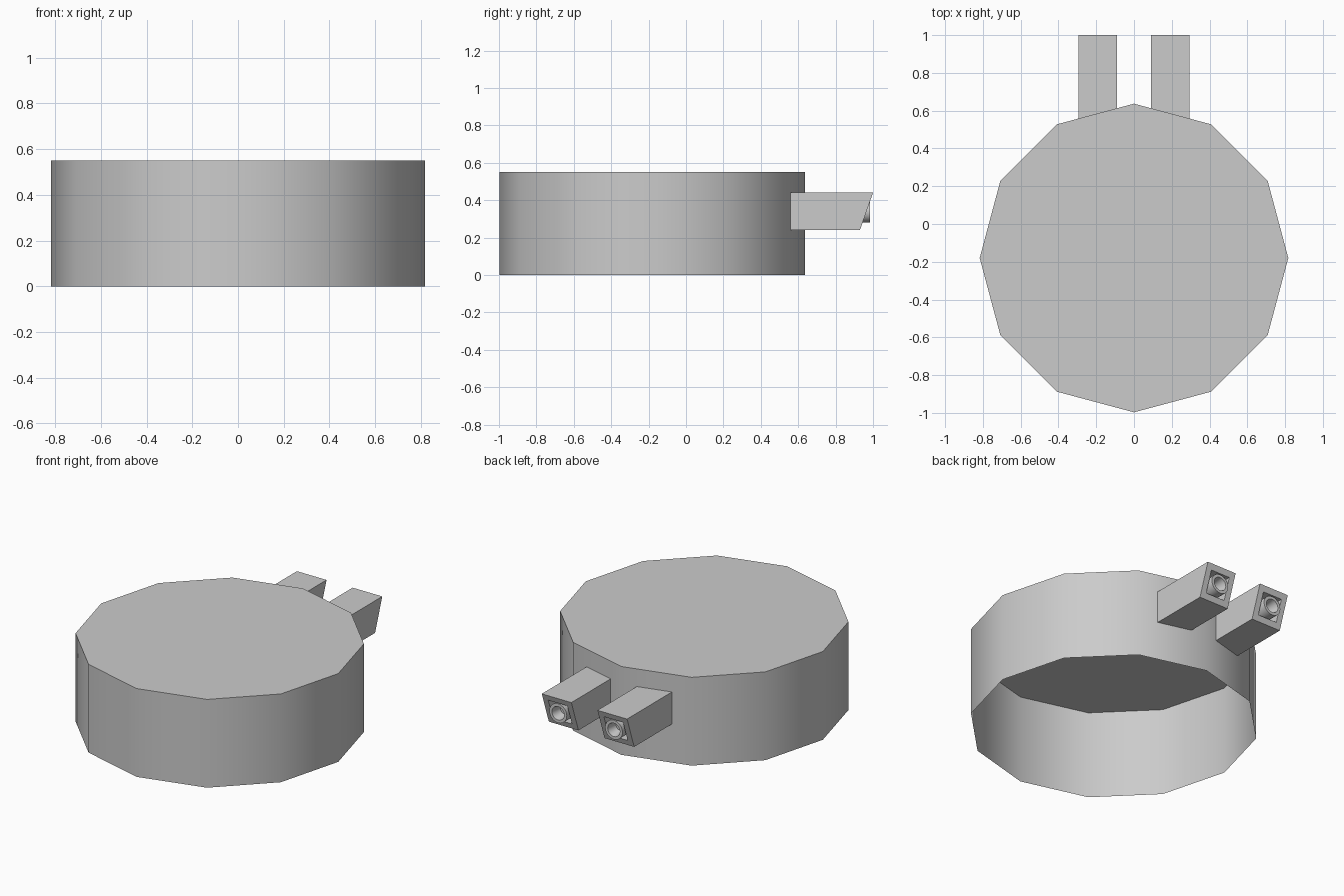
import bpy, bmesh, math

if "Cube" in bpy.data.objects:
    bpy.data.objects.remove(bpy.data.objects["Cube"])

CY, R, H = -0.18, 0.817, 0.55


def finish(bm, name, smooth=True):
    bmesh.ops.recalc_face_normals(bm, faces=bm.faces)
    me = bpy.data.meshes.new(name)
    bm.to_mesh(me)
    bm.free()
    ob = bpy.data.objects.new(name, me)
    bpy.context.collection.objects.link(ob)
    if smooth:
        bpy.ops.object.select_all(action='DESELECT')
        ob.select_set(True)
        bpy.context.view_layer.objects.active = ob
        bpy.ops.object.shade_smooth_by_angle(angle=math.radians(40))
    return ob


def ring(bm, n, fn):
    return [bm.verts.new(fn(2 * math.pi * i / n)) for i in range(n)]


def bridge(bm, a, b):
    for i in range(len(a)):
        j = (i + 1) % len(a)
        bm.faces.new((a[i], a[j], b[j], b[i]))


# Twelve-sided drum shell, open underneath
bm = bmesh.new()
rings = [ring(bm, 12, lambda t: (R * math.sin(t), CY + R * math.cos(t), z)) for z in (0, H)]
bridge(bm, *rings)
bm.faces.new(rings[1])
finish(bm, "drum_shell")


def wall_y(x):
    return CY + R - abs(x) * math.tan(math.radians(15))


def end_y(z):
    return 1.0 - (0.44 - z) * 0.35


def rect(x0, x1, z0, z1):
    return [(x0, z0), (x1, z0), (x1, z1), (x0, z1)]


def spout(side):
    label = "right" if side > 0 else "left"
    cx, cz = side * 0.192, 0.34
    outer = rect(cx - 0.102, cx + 0.102, 0.24, 0.44)
    inner = rect(cx - 0.066, cx + 0.066, 0.275, 0.405)

    # Square housing with slanted mouth and recess
    bm = bmesh.new()
    loops = [[bm.verts.new((x, f(x, z), z)) for x, z in pts] for pts, f in (
        (outer, lambda x, z: wall_y(x)),
        (outer, lambda x, z: end_y(z)),
        (inner, lambda x, z: end_y(z)),
        (inner, lambda x, z: 0.88))]
    for a, b in zip(loops, loops[1:]):
        bridge(bm, a, b)
    bm.faces.new(loops[-1])
    finish(bm, label + "_spout_housing", smooth=False)

    # Round nozzle with a stepped-in bore
    bm = bmesh.new()
    profile = [(0.06, 0.88), (0.06, 0.985), (0.042, 0.985), (0.03, 0.92)]
    loops = [ring(bm, 24, lambda t: (cx + r * math.cos(t), y, cz + r * math.sin(t)))
             for r, y in profile]
    for a, b in zip(loops, loops[1:]):
        bridge(bm, a, b)
    bm.faces.new(loops[-1])
    finish(bm, label + "_nozzle")


for s in (-1, 1):
    spout(s)
